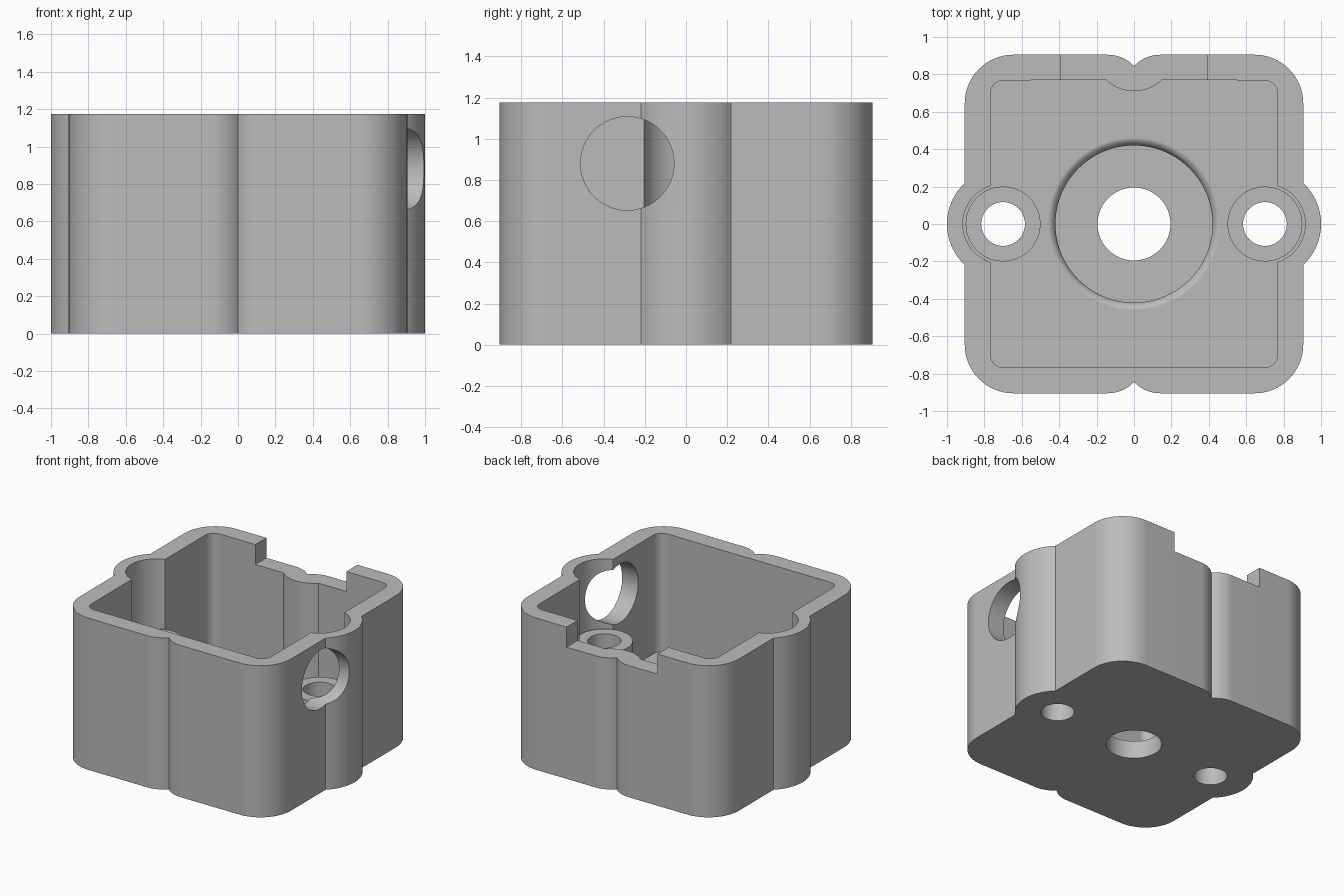
import bpy, bmesh, math

if "Cube" in bpy.data.objects:
    bpy.data.objects.remove(bpy.data.objects["Cube"])

TOP = 1.175      # overall height
FLOOR = 0.255    # cavity floor
BASE = 0.137     # floor of the round recess
LOBE = 0.70      # x of the screw columns


def arc(cx, cy, r, a0, a1, n):
    return [(cx + r * math.cos(math.radians(a0 + (a1 - a0) * i / n)),
             cy + r * math.sin(math.radians(a0 + (a1 - a0) * i / n))) for i in range(n + 1)]


def mirror_x(half):
    """Close a half outline whose first and last points may lie on x = 0."""
    return half + [(-x, y) for x, y in reversed(half) if abs(x) > 1e-5]


def make(name, bm):
    bmesh.ops.remove_doubles(bm, verts=bm.verts, dist=1e-5)
    bmesh.ops.recalc_face_normals(bm, faces=bm.faces)
    mesh = bpy.data.meshes.new(name)
    bm.to_mesh(mesh)
    bm.free()
    ob = bpy.data.objects.new(name, mesh)
    bpy.context.collection.objects.link(ob)
    return ob


def prism(name, outline, z0, z1):
    bm = bmesh.new()
    face = bm.faces.new([bm.verts.new((x, y, z0)) for x, y in outline])
    ext = bmesh.ops.extrude_face_region(bm, geom=[face])
    for v in ext["geom"]:
        if isinstance(v, bmesh.types.BMVert):
            v.co.z = z1
    return make(name, bm)


def cylinder(name, x, y, r, z0, z1, n=64):
    return prism(name, arc(x, y, r, 0, 360, n)[:-1], z0, z1)


def lathe(name, profile, n=96):
    bm = bmesh.new()
    vs = [bm.verts.new((r, 0, z)) for r, z in profile]
    es = [bm.edges.new(p) for p in zip(vs, vs[1:])]
    bmesh.ops.spin(bm, geom=vs + es, cent=(0, 0, 0), axis=(0, 0, 1),
                   angle=math.tau, steps=n, use_merge=True)
    return make(name, bm)


def combine(target, tool, operation):
    mod = target.modifiers.new(operation.lower(), 'BOOLEAN')
    mod.operation, mod.object, mod.solver = operation, tool, 'EXACT'
    bpy.context.view_layer.objects.active = target
    bpy.ops.object.modifier_apply(modifier=mod.name)
    bpy.data.objects.remove(tool)


# Outer body: rounded square with side lobes and a cusp front and back
a = math.degrees(math.acos(-0.14 / 0.193))
quarter = (arc(LOBE, 0, 0.30, 0, math.degrees(math.acos(0.205 / 0.30)), 12)
           + arc(0.645, 0.645, 0.26, 0, 90, 16)
           + arc(0.14, 0.712, 0.193, 90, a, 8))
quarter[-1] = (0.0, quarter[-1][1])
half = [(x, -y) for x, y in reversed(quarter)] + quarter[1:]
housing = prism("housing", mirror_x(half), 0, TOP)

# Cavity: follows the lobes and bulges inward at the back cusp
b = math.degrees(math.acos(0.068 / 0.215))
inner = (arc(0, 0.927, 0.217, 270, 313.7, 8)
         + arc(0.698, 0.698, 0.07, 90, 0, 8)
         + arc(LOBE, 0, 0.215, b, -b, 24)
         + arc(0.698, -0.698, 0.07, 0, -90, 8))
inner[0] = (0.0, 0.71)
combine(housing, prism("cavity", mirror_x(inner), FLOOR, TOP + 0.2), 'DIFFERENCE')

# Screw columns
for s in (-1, 1):
    combine(housing, cylinder("column", s * LOBE, 0, 0.20, 0.1, 0.64), 'UNION')

# Round recess with a softened rim, then the through holes
rim = [(x, z + 0.001) for x, z in arc(0.47, FLOOR - 0.05, 0.05, 180, 90, 8)]
combine(housing, lathe("recess", [(0, BASE), (0.42, BASE)] + rim
                       + [(0.47, FLOOR + 0.1), (0, FLOOR + 0.1)]), 'DIFFERENCE')
combine(housing, cylinder("shaft_hole", 0, 0, 0.195, -0.1, 0.4), 'DIFFERENCE')
for s in (-1, 1):
    combine(housing, cylinder("screw_hole", s * LOBE, 0, 0.117, -0.1, 0.9), 'DIFFERENCE')

# Slot in the top of the back wall
slot = [(-0.39, 0.60), (0.39, 0.60), (0.39, 1.1), (-0.39, 1.1)]
combine(housing, prism("slot", slot, TOP - 0.155, TOP + 0.1), 'DIFFERENCE')

# Round port through the right wall
port = cylinder("port", 0, 0, 0.227, 0.5, 1.2)
port.rotation_euler = (0, math.pi / 2, 0)
port.location = (0, -0.285, 0.88)
bpy.context.view_layer.update()
combine(housing, port, 'DIFFERENCE')

# Colour and shading
grey = bpy.data.materials.new("light_grey")
grey.diffuse_color = (0.5, 0.5, 0.5, 1)
grey.use_nodes = True
grey.node_tree.nodes["Principled BSDF"].inputs["Base Color"].default_value = grey.diffuse_color
housing.data.materials.clear()
housing.data.materials.append(grey)
for p in housing.data.polygons:
    p.material_index = 0
bpy.ops.object.select_all(action='DESELECT')
housing.select_set(True)
bpy.context.view_layer.objects.active = housing
bpy.ops.object.shade_smooth_by_angle(angle=math.radians(30))
mod = housing.modifiers.new("clean_normals", 'WEIGHTED_NORMAL')
mod.keep_sharp = True
